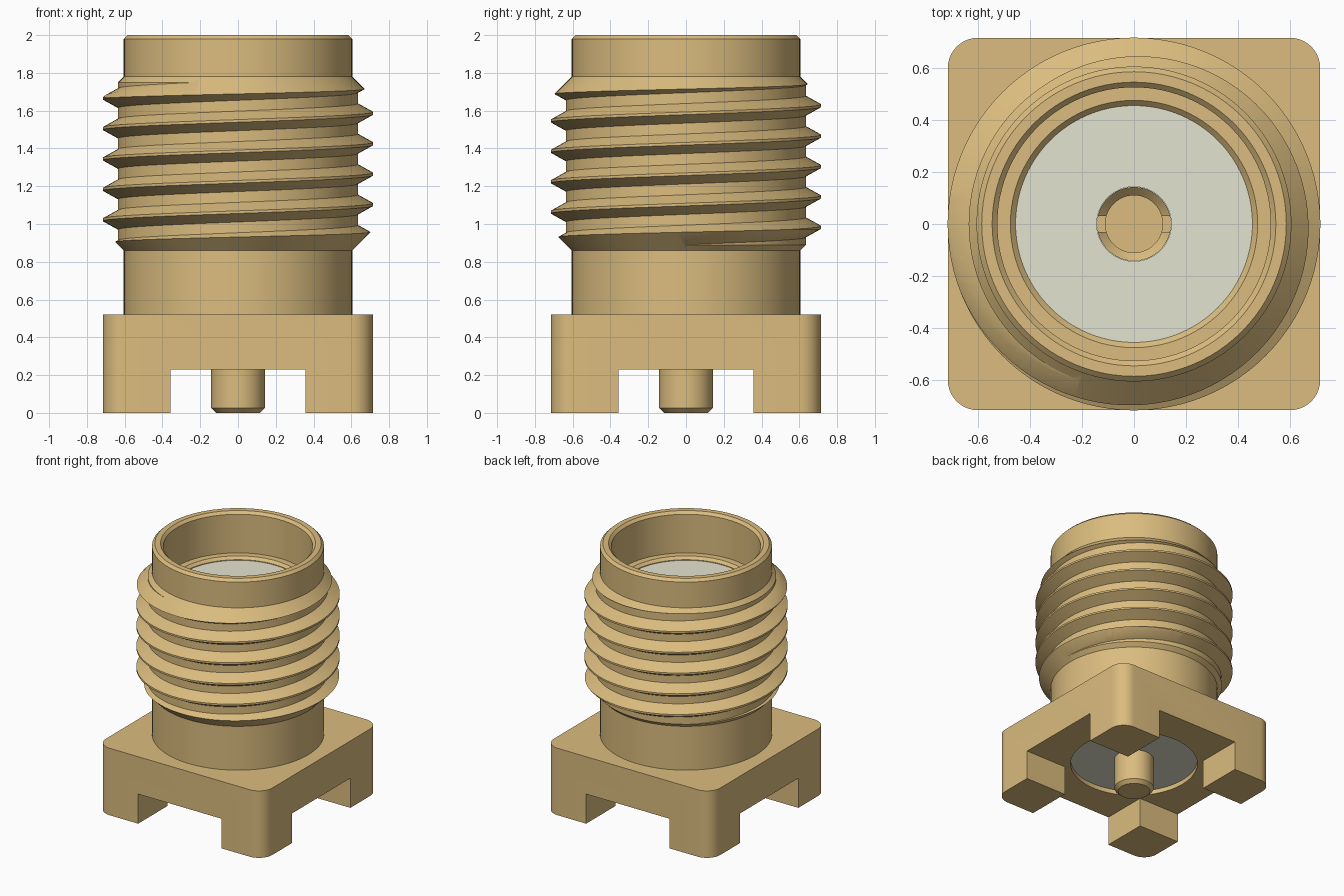
import bpy, bmesh, math
from mathutils import Matrix, Vector

cube = bpy.data.objects.get("Cube")
if cube:
    bpy.data.objects.remove(cube, do_unlink=True)

SEG = 96


def material(name, rgb):
    m = bpy.data.materials.new(name)
    m.use_nodes = True
    m.diffuse_color = (*rgb, 1)
    m.node_tree.nodes["Principled BSDF"].inputs["Base Color"].default_value = (*rgb, 1)
    return m


gold = material("gold_plating", (0.708, 0.504, 0.210))
cream = material("cream_insulator", (0.777, 0.770, 0.626))


def to_object(name, bm):
    bmesh.ops.recalc_face_normals(bm, faces=bm.faces)
    mesh = bpy.data.meshes.new(name)
    bm.to_mesh(mesh)
    bm.free()
    obj = bpy.data.objects.new(name, mesh)
    bpy.context.collection.objects.link(obj)
    return obj


def lathe(name, profile, closed=False):
    """Revolve (radius, z) points around the z axis."""
    bm = bmesh.new()
    vs = [bm.verts.new((r, 0, z)) for r, z in profile]
    pairs = list(zip(vs, vs[1:])) + ([(vs[-1], vs[0])] if closed else [])
    es = [bm.edges.new(p) for p in pairs]
    bmesh.ops.spin(bm, geom=vs + es, cent=(0, 0, 0), axis=(0, 0, 1), dvec=(0, 0, 0),
                   angle=2 * math.pi, steps=SEG, use_merge=True)
    bmesh.ops.remove_doubles(bm, verts=bm.verts, dist=1e-5)
    return to_object(name, bm)


def box(name, size, centre, corner=0):
    """Box, optionally with rounded vertical edges."""
    bm = bmesh.new()
    bmesh.ops.create_cube(bm, size=1, matrix=Matrix.Translation(centre) @ Matrix.Diagonal((*size, 1)))
    if corner:
        upright = [e for e in bm.edges if abs(e.verts[0].co.z - e.verts[1].co.z) > 1e-4]
        bmesh.ops.bevel(bm, geom=upright, offset=corner, segments=10, profile=0.5, affect='EDGES')
    return to_object(name, bm)


def combine(obj, other, operation='DIFFERENCE'):
    """Apply a boolean and delete the helper."""
    other.hide_render = True
    mod = obj.modifiers.new("cut", 'BOOLEAN')
    mod.operation, mod.object, mod.solver = operation, other, 'EXACT'
    bpy.context.view_layer.objects.active = obj
    bpy.ops.object.modifier_apply(modifier=mod.name)
    bpy.data.objects.remove(other, do_unlink=True)


def finish(obj, mat):
    obj.data.materials.clear()
    obj.data.materials.append(mat)
    bpy.ops.object.select_all(action='DESELECT')
    obj.select_set(True)
    bpy.context.view_layer.objects.active = obj
    bpy.ops.object.shade_smooth_by_angle(angle=math.radians(25))


# Square base: crossed channels leave four corner legs, with a round opening below
base = box("base", (1.43, 1.43, 0.52), (0, 0, 0.26), corner=0.115)
combine(base, box("channel_x", (2, 0.714, 0.43), (0, 0, 0.015)))
combine(base, box("channel_y", (0.714, 2, 0.43), (0, 0, 0.015)))
combine(base, lathe("opening", [(0, -0.1), (0.46, -0.1), (0.46, 0.6), (0, 0.6)]))
finish(base, gold)

# Hollow barrel with chamfered rim and stepped bore
barrel = lathe("barrel", [(0.605, 0.52), (0.605, 1.98), (0.585, 2.0), (0.545, 2.0), (0.525, 1.98),
                          (0.525, 1.68), (0.475, 1.68), (0.455, 1.66), (0.455, 0.52)], closed=True)
finish(barrel, gold)

# Helical thread, trimmed by a ring with 45 degree ends
PITCH, START, TURNS = 0.161, 0.62, 9
TOOTH = [(0.635, 0.052), (0.635, 0.109), (0.716, 0.154), (0.716, 0.168)]
count = SEG * TURNS
bm = bmesh.new()
rows = []
for s in range(count):
    a = 2 * math.pi * s / SEG
    rows.append([bm.verts.new((r * math.cos(a), r * math.sin(a), START + PITCH * (s / SEG - 1) + off + PITCH / 2))
                 for r, off in TOOTH])


def thread_vert(s, p):
    s += SEG * (p // 4)
    return rows[s][p % 4] if s < count else None


for s in range(count - 1):
    for p in range(4):
        quad = [thread_vert(s, p), thread_vert(s + 1, p), thread_vert(s + 1, p + 1), thread_vert(s, p + 1)]
        if all(quad):
            bm.faces.new(quad)

# Shift so the crests land on the right height, then close both ends with fans
for v in bm.verts:
    v.co.z -= PITCH / 2
low, high = bm.verts.new((0, 0, 0.2)), bm.verts.new((0, 0, 2.6))
for e in [e for e in bm.edges if e.is_boundary]:
    a, b = e.verts
    bm.faces.new((a, b, high if a.co.z + b.co.z > 2.6 else low))
thread = to_object("thread", bm)
combine(thread, lathe("thread_limits", [(0.57, 0.86), (0.605, 0.86), (0.73, 0.985), (0.73, 1.655),
                                        (0.605, 1.78), (0.57, 1.78)], closed=True), 'INTERSECT')
finish(thread, gold)

# Insulator filling the barrel around the centre contact
insulator = lathe("insulator", [(0.143, 0.265), (0.459, 0.265), (0.459, 0.5), (0.455, 0.54),
                                (0.455, 1.655), (0.143, 1.655)], closed=True)
finish(insulator, cream)

# Centre contact: solder pin below, slotted socket above
contact = lathe("centre_contact", [(0, 0), (0.115, 0), (0.142, 0.025), (0.142, 1.655),
                                   (0.11, 1.623), (0.11, 1.25), (0, 1.25)])
combine(contact, box("slot", (0.4, 0.06, 0.4), (0, 0, 1.5)))
finish(contact, gold)
